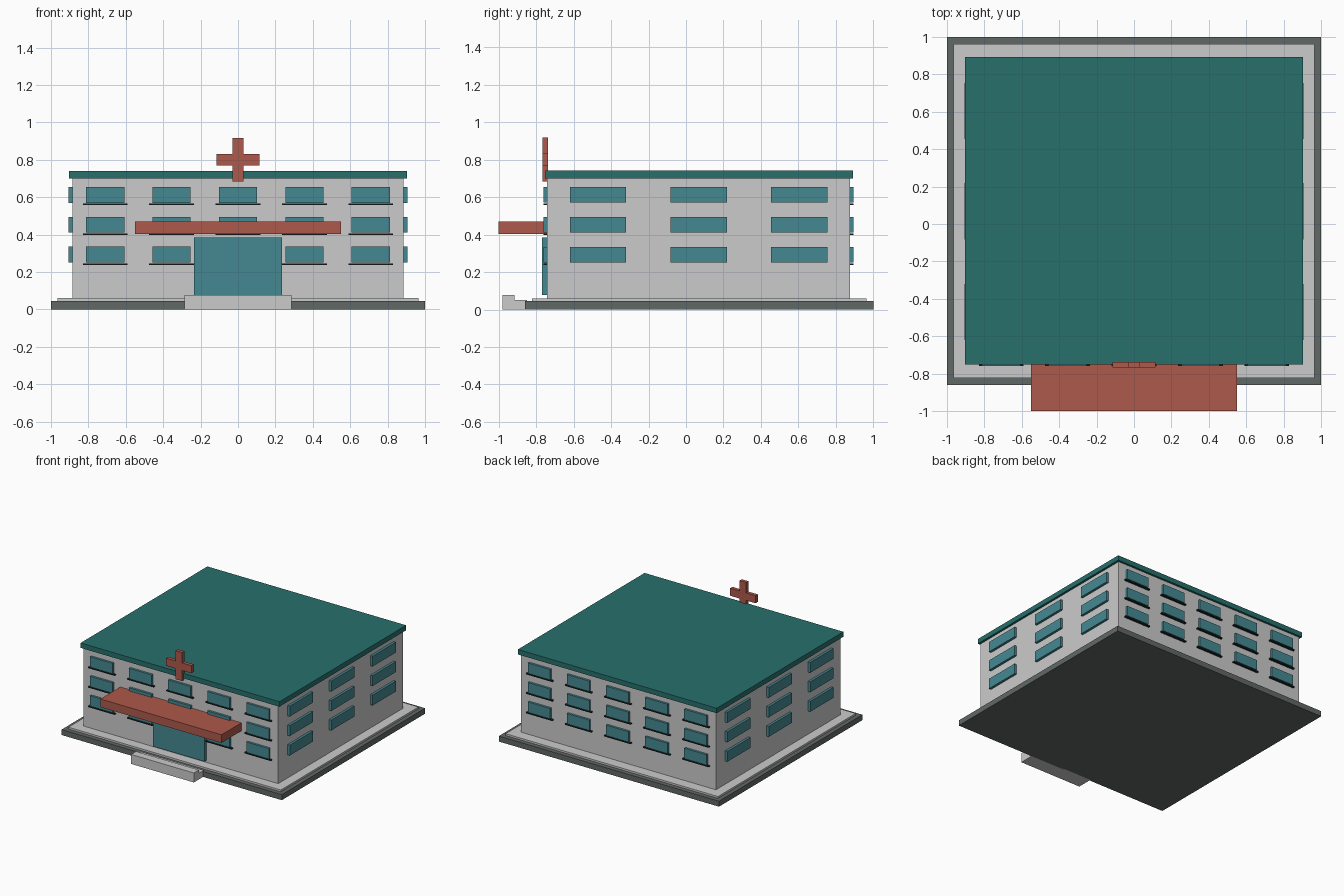
import bpy

if "Cube" in bpy.data.objects:
    bpy.data.objects.remove(bpy.data.objects["Cube"])


def material(name, rgb):
    m = bpy.data.materials.new(name)
    m.diffuse_color = (*rgb, 1)
    m.use_nodes = True
    m.node_tree.nodes["Principled BSDF"].inputs["Base Color"].default_value = m.diffuse_color
    return m


TEAL = material("roof_teal", (0.02, 0.16, 0.15))
RED = material("red", (0.42, 0.10, 0.07))
GLASS = material("glass", (0.06, 0.25, 0.29))
DARK = material("dark_trim", (0.012, 0.02, 0.02))
STONE = material("dark_stone", (0.12, 0.14, 0.13))


def box(name, x, y, z, mat=None):
    """Box spanning the given (min, max) ranges."""
    spans = (x, y, z)
    bpy.ops.mesh.primitive_cube_add(size=1, location=[(a + b) / 2 for a, b in spans])
    ob = bpy.context.object
    ob.name = name
    ob.scale = [b - a for a, b in spans]
    bpy.ops.object.transform_apply(location=False, rotation=False, scale=True)
    if mat:
        ob.data.materials.append(mat)
    return ob


# Stepped base, main block and roof slab
box("base", (-1, 1), (-0.86, 1), (0, 0.045), STONE)
box("plinth", (-0.965, 0.965), (-0.823, 0.963), (0.045, 0.06))
box("walls", (-0.885, 0.885), (-0.742, 0.875), (0.06, 0.70))
box("roof", (-0.903, 0.903), (-0.752, 0.892), (0.70, 0.741), TEAL)

# Entrance: doors, canopy and steps
box("entrance_door", (-0.235, 0.235), (-0.77, -0.742), (0.078, 0.385), GLASS)
box("canopy", (-0.55, 0.55), (-1, -0.742), (0.403, 0.47), RED)
box("lower_step", (-0.285, 0.285), (-0.98, -0.85), (0, 0.05))
box("upper_step", (-0.285, 0.285), (-0.98, -0.915), (0.05, 0.078))

# Roof-edge cross
box("cross_upright", (-0.03, 0.03), (-0.767, -0.738), (0.683, 0.917), RED)
box("cross_bar", (-0.115, 0.115), (-0.767, -0.738), (0.77, 0.832), RED)

# Three storeys of windows
for z in (0.25, 0.41, 0.57):
    # Front and back, with sills
    for i in range(-2, 3):
        x = i * 0.355
        for side, y in (("front", (-0.76, -0.742)), ("back", (0.875, 0.893))):
            box(side + "_window", (x - 0.102, x + 0.102), y, (z, z + 0.085), GLASS)
            box(side + "_sill", (x - 0.12, x + 0.12), y, (z - 0.013, z - 0.004), DARK)
    # Left and right sides
    for y in (-0.47, 0.068, 0.605):
        for side, x in (("left", (-0.905, -0.885)), ("right", (0.885, 0.905))):
            box(side + "_window", x, (y - 0.15, y + 0.15), (z, z + 0.085), GLASS)
